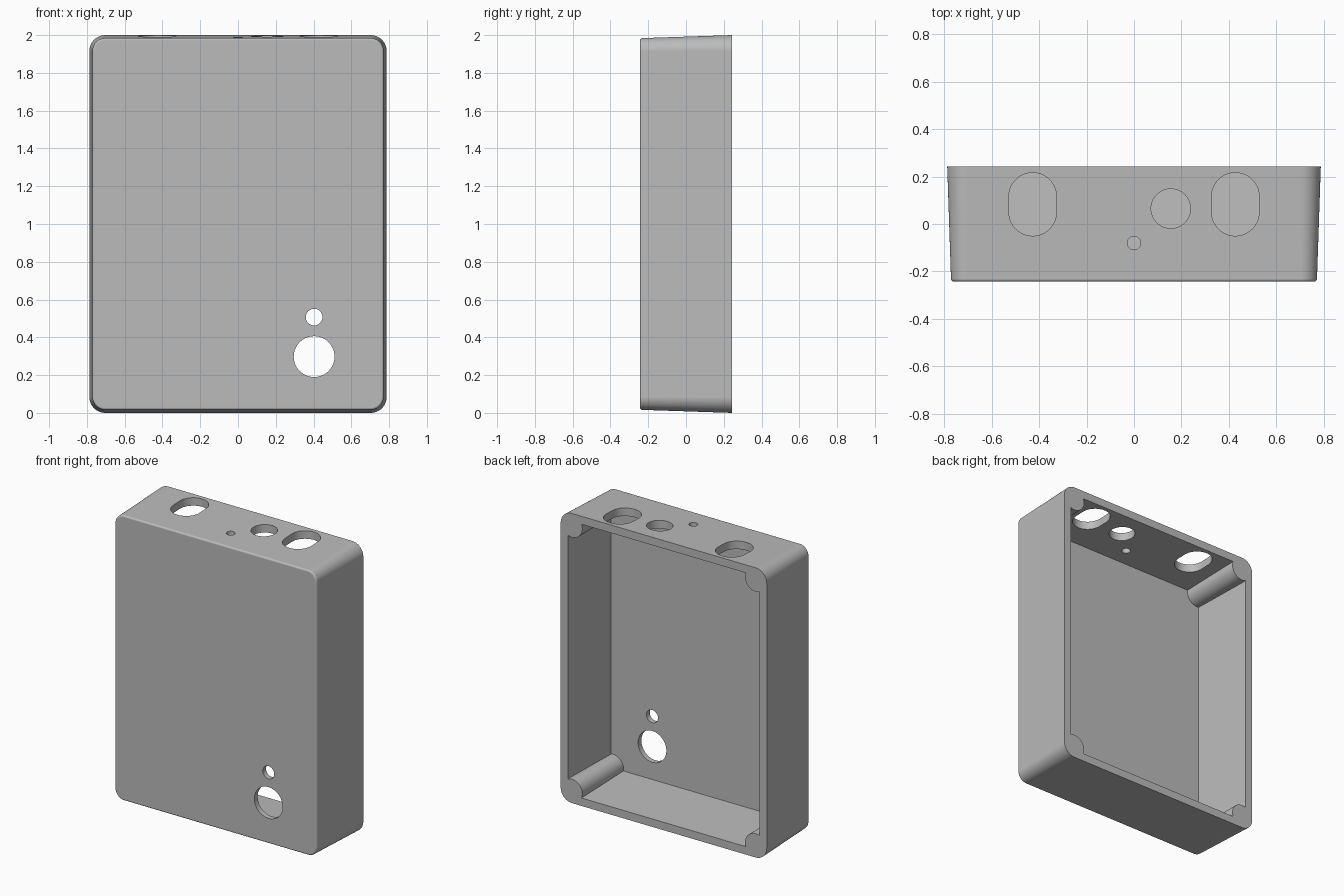
import bpy, bmesh, math
from mathutils import Matrix, Vector

if "Cube" in bpy.data.objects:
    bpy.data.objects.remove(bpy.data.objects["Cube"], do_unlink=True)

HALF_W, HALF_D, MID_Z = 0.787, 0.243, 1.0
RADIUS, DRAFT, WALL, FLOOR, FILLET = 0.085, 0.016, 0.055, 0.036, 0.012
POST_R = 0.08

grey = bpy.data.materials.new("plain grey")
grey.use_nodes = True
grey.diffuse_color = (0.5, 0.5, 0.5, 1)
bsdf = grey.node_tree.nodes["Principled BSDF"]
bsdf.inputs["Base Color"].default_value = (0.5, 0.5, 0.5, 1)
bsdf.inputs["Roughness"].default_value = 0.6


def outline(half_x, half_z, r, steps=16):
    """Rounded rectangle in (x, z), centred on the origin."""
    pts = []
    for i, (sx, sz) in enumerate([(1, 1), (-1, 1), (-1, -1), (1, -1)]):
        for k in range(steps + 1):
            a = math.pi / 2 * (i + k / steps)
            pts.append((sx * (half_x - r) + r * math.cos(a),
                        sz * (half_z - r) + r * math.sin(a)))
    return pts


def loft(name, rings):
    """Closed solid through rings of equal point count."""
    bm = bmesh.new()
    loops = [[bm.verts.new(p) for p in ring] for ring in rings]
    n = len(loops[0])
    for a, b in zip(loops, loops[1:]):
        for i in range(n):
            j = (i + 1) % n
            bm.faces.new((a[i], a[j], b[j], b[i]))
    bm.faces.new(loops[0])
    bm.faces.new(loops[-1])
    bmesh.ops.recalc_face_normals(bm, faces=bm.faces)
    mesh = bpy.data.meshes.new(name)
    bm.to_mesh(mesh)
    bm.free()
    mesh.materials.append(grey)
    ob = bpy.data.objects.new(name, mesh)
    bpy.context.collection.objects.link(ob)
    return ob


def frame_ring(y, inset, r):
    return [(x, y, MID_Z + z) for x, z in
            outline(HALF_W - inset, MID_Z - inset, r)]


def slot(name, centre, r, stretch, axis, length):
    """Round or oblong bar along y or z; stretch lengthens it sideways."""
    shape = outline(r, r + stretch, r * 0.9999, 20)
    rings = []
    for s in (-length / 2, length / 2):
        if axis == "y":
            rings.append([Vector(centre) + Vector((u, s, v)) for u, v in shape])
        else:
            rings.append([Vector(centre) + Vector((u, v, s)) for u, v in shape])
    return loft(name, rings)


def cut(target, cutter):
    mod = target.modifiers.new("cut", 'BOOLEAN')
    mod.operation, mod.solver, mod.object = 'DIFFERENCE', 'EXACT', cutter
    bpy.context.view_layer.objects.active = target
    bpy.ops.object.modifier_apply(modifier=mod.name)
    bpy.data.objects.remove(cutter, do_unlink=True)


# Outer body: drafted walls with a small rounded front edge
rings = [frame_ring(HALF_D, 0, RADIUS)]
for k in range(6):
    a = math.pi / 2 * k / 5
    inset = DRAFT + FILLET * (1 - math.cos(a))
    rings.append(frame_ring(-HALF_D + FILLET * (1 - math.sin(a)), inset, RADIUS - inset))
body = loft("enclosure_shell", rings)

# Cavity, open at the back, leaving a round screw post in every corner
over = 0.02
slope = DRAFT / (2 * HALF_D)
cavity = loft("cavity_cutter", [
    frame_ring(HALF_D + over, WALL - slope * over, 0.02),
    frame_ring(-HALF_D + FLOOR, WALL + DRAFT, 0.02)])
for sx in (-1, 1):
    for sz in (-1, 1):
        centre = (sx * (HALF_W - RADIUS), 0, MID_Z + sz * (MID_Z - RADIUS))
        cut(cavity, slot("post_cutter", centre, POST_R, 0, "y", 1))
cut(body, cavity)

# Openings in the top wall: two oblong slots, a round port and a pinhole
for x, y, r, stretch in [(-0.427, 0.083, 0.1, 0.033), (0.427, 0.083, 0.1, 0.033),
                         (0.155, 0.065, 0.083, 0), (0, -0.08, 0.028, 0)]:
    cut(body, slot("top_hole_cutter", (x, y, 2), r, stretch, "z", 0.3))

# Openings in the front plate: button hole and indicator hole
for z, r in [(0.298, 0.108), (0.507, 0.044)]:
    cut(body, slot("front_hole_cutter", (0.403, -HALF_D, z), r, 0, "y", 0.2))

# Smooth rounded surfaces, crisp edges
bpy.ops.object.select_all(action='DESELECT')
body.select_set(True)
bpy.context.view_layer.objects.active = body
bpy.ops.object.shade_smooth_by_angle(angle=math.radians(30))
normals = body.modifiers.new("even_normals", 'WEIGHTED_NORMAL')
normals.keep_sharp = True
